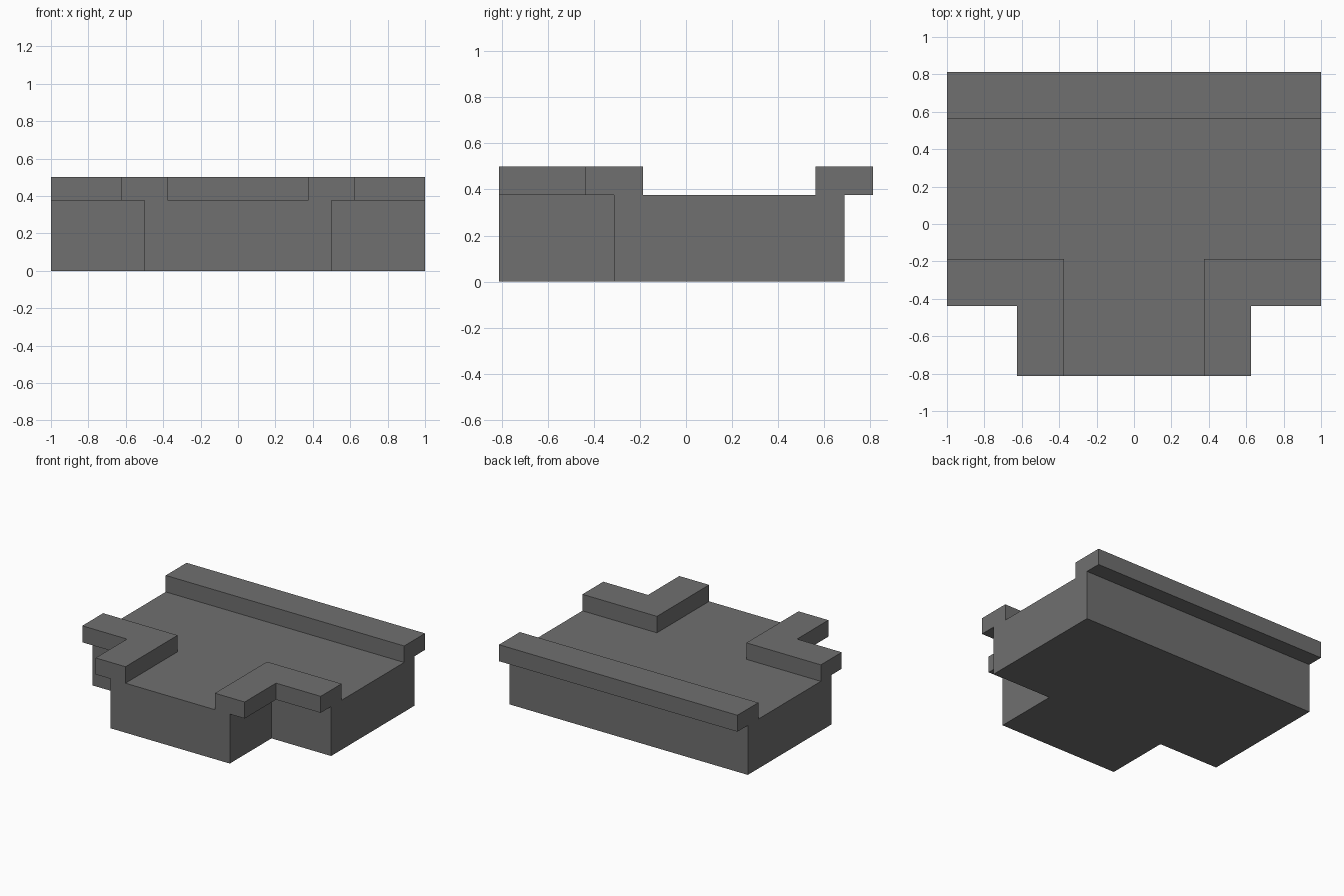
import bpy
import bmesh

if "Cube" in bpy.data.objects:
    bpy.data.objects.remove(bpy.data.objects["Cube"], do_unlink=True)

stone = bpy.data.materials.new("grey_stone")
stone.use_nodes = True
GREY = (0.16, 0.16, 0.16, 1)
stone.diffuse_color = GREY
stone.node_tree.nodes["Principled BSDF"].inputs["Base Color"].default_value = GREY

DECK, TOP = 0.375, 0.5


def slab(name, outline, z0, z1):
    """Extrude a flat outline upward from z0 to z1."""
    bm = bmesh.new()
    face = bm.faces.new([bm.verts.new((x, y, z0)) for x, y in outline])
    ext = bmesh.ops.extrude_face_region(bm, geom=[face], use_keep_orig=True)
    verts = [v for v in ext["geom"] if isinstance(v, bmesh.types.BMVert)]
    bmesh.ops.translate(bm, verts=verts, vec=(0, 0, z1 - z0))
    bmesh.ops.recalc_face_normals(bm, faces=bm.faces)
    mesh = bpy.data.meshes.new(name)
    bm.to_mesh(mesh)
    bm.free()
    mesh.materials.append(stone)
    obj = bpy.data.objects.new(name, mesh)
    bpy.context.collection.objects.link(obj)
    return obj


# T-shaped body
half = [(0.5, -0.8125), (0.5, -0.3125), (1, -0.3125), (1, 0.6875)]
slab("body", half + [(-x, y) for x, y in reversed(half)], 0, DECK)

# Straight curb overhanging the back
slab("back_curb", [(-1, 0.5625), (1, 0.5625), (1, 0.8125), (-1, 0.8125)], DECK, TOP)

# L-shaped curbs overhanging the two inner corners
corner = [(0.375, -0.8125), (0.625, -0.8125), (0.625, -0.4375),
          (1, -0.4375), (1, -0.1875), (0.375, -0.1875)]
for side, sign in (("left", 1), ("right", -1)):
    slab(side + "_corner_curb", [(sign * x, y) for x, y in corner], DECK, TOP)
